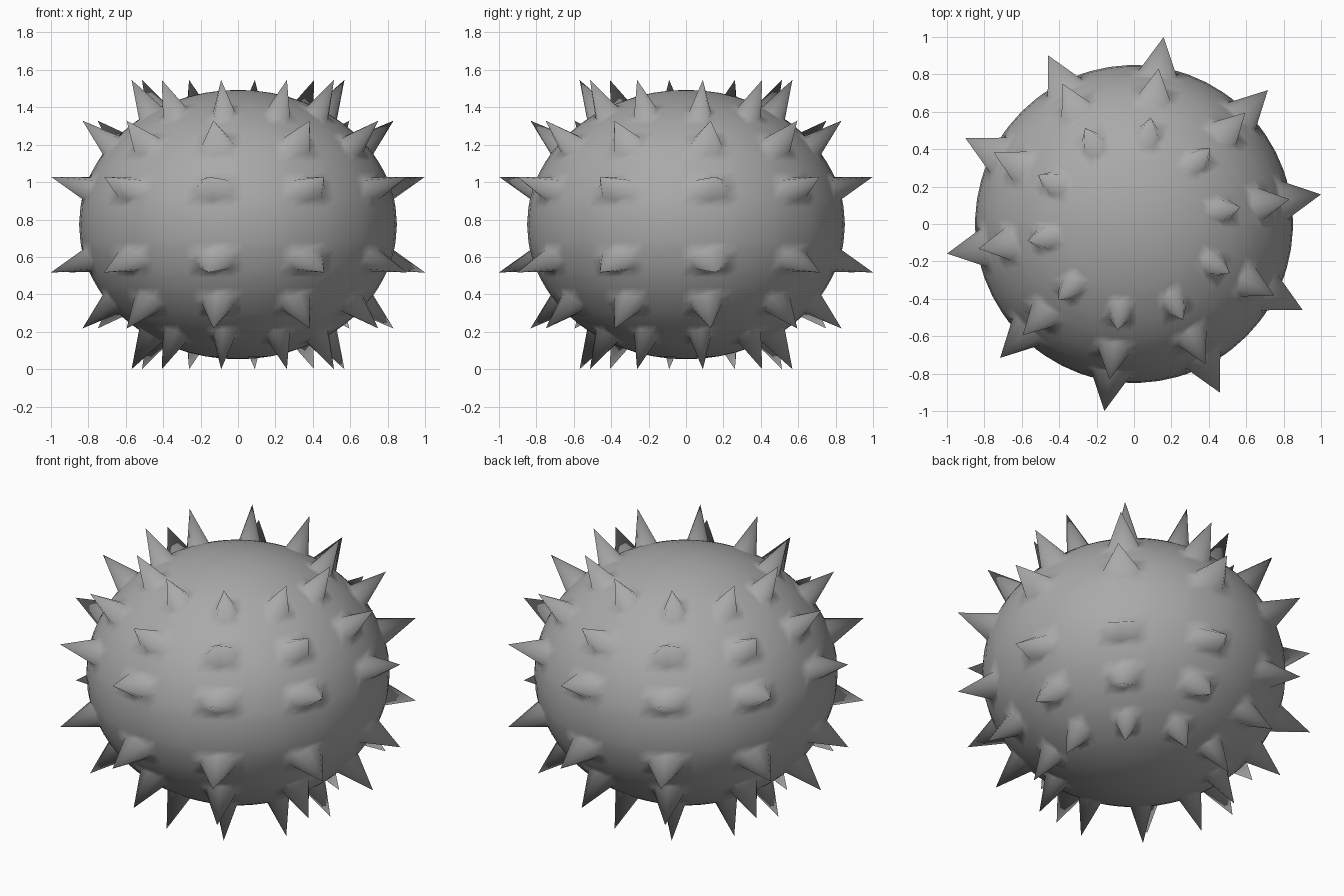
import bpy
import bmesh
from math import sin, cos, radians
from mathutils import Vector

cube = bpy.data.objects.get("Cube")
if cube:
    bpy.data.objects.remove(cube, do_unlink=True)

# Proportions of the flattened body and its spikes
RADIUS, HALF_HEIGHT, CENTRE_Z = 0.85, 0.72, 0.773
SPIKE_LENGTH = 0.203
SPIKES_PER_ROW, FIRST_SPIKE = 10, 9
SPIKE_LATITUDES = (15.5, 36, 56)
HALF_TALL, HALF_WIDE = 5, 7.3      # spike base, in degrees
CORNER = 0.74                      # pulls base corners in, to an octagon

# Grid lines: base edges, a narrow border round them, and the gaps between
upper = {66, 72, 78, 84}
for lat in SPIKE_LATITUDES:
    upper |= {lat + d for d in (-8, -HALF_TALL, 0, HALF_TALL, 7.5)}
latitudes = sorted({0} | upper | {-lat for lat in upper})
period = 360 / SPIKES_PER_ROW
offsets = (-18, -11, -HALF_WIDE, 0, HALF_WIDE, 11)
columns = [(FIRST_SPIKE + i * period, d) for i in range(SPIKES_PER_ROW) for d in offsets]


def surface(lat, lon, lift=0):
    """Point on the body, lifted along the surface normal."""
    a, b = radians(lat), radians(lon)
    unit = Vector((cos(a) * cos(b), cos(a) * sin(b), sin(a)))
    point = unit * Vector((RADIUS, RADIUS, HALF_HEIGHT)).x
    point.z = unit.z * HALF_HEIGHT
    normal = Vector((unit.x / RADIUS, unit.y / RADIUS, unit.z / HALF_HEIGHT)).normalized()
    return point + normal * lift + Vector((0, 0, CENTRE_Z))


def grid_point(lat, spike_lon, offset):
    """Grid vertex: spike tip, rounded base corner or plain body."""
    row = min((s * v for v in SPIKE_LATITUDES for s in (1, -1)), key=lambda v: abs(v - lat))
    rise = lat - row
    lift = 0
    if abs(rise) <= HALF_TALL + 0.01 and abs(offset) <= HALF_WIDE:
        if rise == 0 and offset == 0:
            lift = SPIKE_LENGTH
        elif rise and offset:
            rise, offset = rise * CORNER, offset * CORNER
    return surface(row + rise, spike_lon + offset, lift)


# Spiky body as one continuous skin
bm = bmesh.new()
rows = [[bm.verts.new(grid_point(lat, lon, d)) for lon, d in columns] for lat in latitudes]
count = len(columns)
for low, high in zip(rows, rows[1:]):
    for i in range(count):
        j = (i + 1) % count
        quad = (low[i], low[j], high[j], high[i])
        # Split towards any spike tip so every side of a spike stays flat
        tips = [k for k, v in enumerate(quad)
                if (v.co - Vector((0, 0, CENTRE_Z))).length > RADIUS + 0.05]
        if tips:
            k = tips[0]
            q = quad[k:] + quad[:k]
            bm.faces.new((q[0], q[1], q[2]))
            bm.faces.new((q[0], q[2], q[3]))
        else:
            bm.faces.new(quad)

# Poles
bottom, top = bm.verts.new(surface(-90, 0)), bm.verts.new(surface(90, 0))
for i in range(count):
    j = (i + 1) % count
    bm.faces.new((bottom, rows[0][j], rows[0][i]))
    bm.faces.new((top, rows[-1][i], rows[-1][j]))

bmesh.ops.recalc_face_normals(bm, faces=bm.faces[:])
for face in bm.faces:
    face.smooth = True
mesh = bpy.data.meshes.new("spiky_body")
bm.to_mesh(mesh)
bm.free()
body = bpy.data.objects.new("spiky_body", mesh)
bpy.context.collection.objects.link(body)

# Plain grey
grey = bpy.data.materials.new("plain_grey")
grey.use_nodes = True
colour = (0.4, 0.4, 0.4, 1)
grey.diffuse_color = colour
grey.node_tree.nodes["Principled BSDF"].inputs["Base Color"].default_value = colour
mesh.materials.append(grey)
